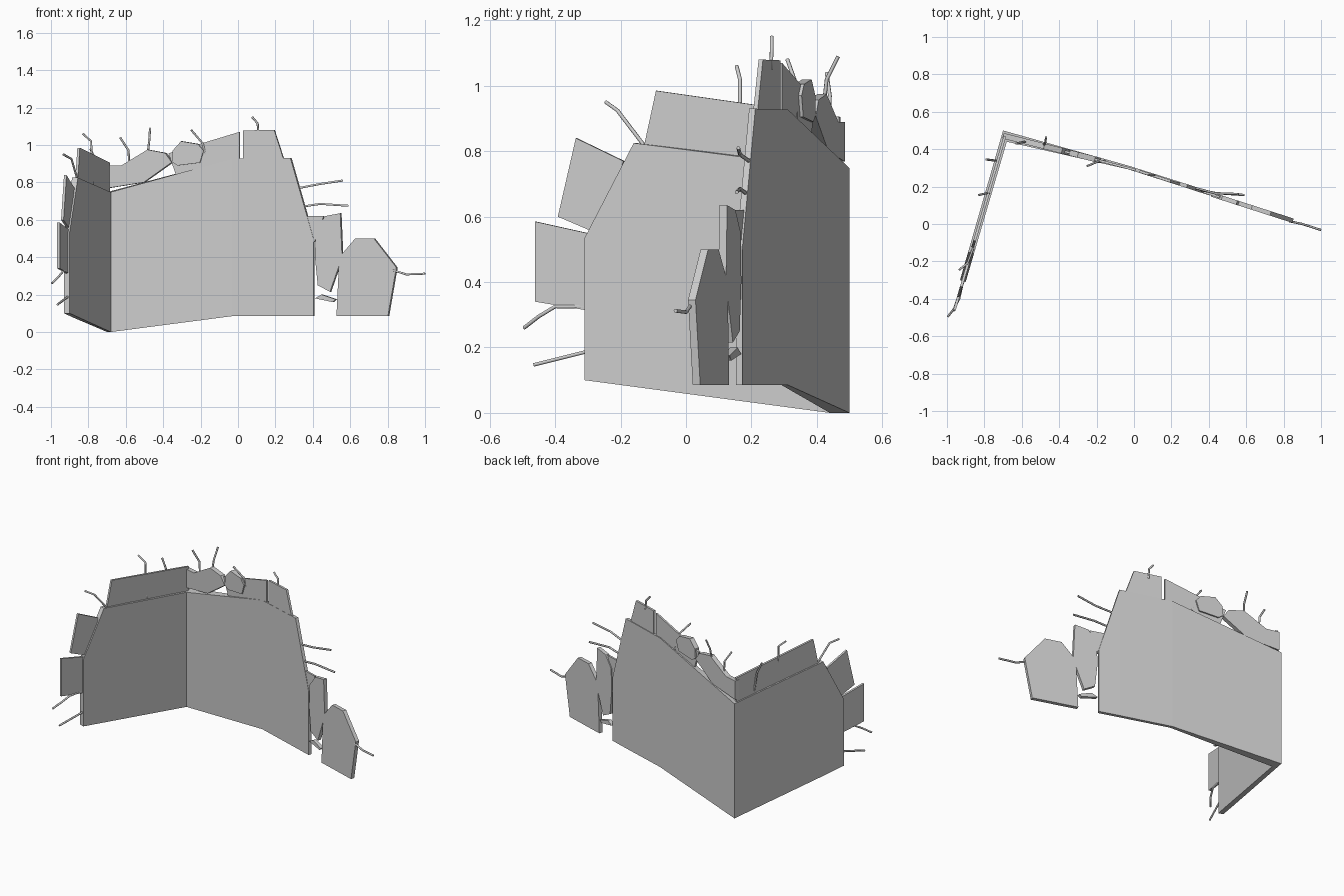
import bpy, bmesh
from mathutils import Vector

concrete = bpy.data.materials.new("concrete_grey")
concrete.diffuse_color = (0.6, 0.6, 0.6, 1)


def make_object(name, bm):
    bmesh.ops.recalc_face_normals(bm, faces=bm.faces)
    me = bpy.data.meshes.new(name)
    bm.to_mesh(me)
    bm.free()
    me.materials.append(concrete)
    ob = bpy.data.objects.new(name, me)
    bpy.context.collection.objects.link(ob)
    return ob


# Centre lines of the two wall runs
def right_line(x):
    slope = -0.255 if x < -0.03 else -0.322
    return Vector((x, 0.301 + slope * (x + 0.03), 0))


def left_line(y):
    return Vector((-0.69 + (y - 0.47) * 0.29, y, 0))


RIGHT = (right_line, Vector((0.31, 0.95, 0)))
LEFT = (left_line, Vector((-0.96, 0.28, 0)))


def plate(name, run, pts, thick, offset=0.0):
    """Extruded outline standing in the plane of a wall run."""
    line, n = run
    bm = bmesh.new()
    rings = []
    for d in (offset - thick / 2, offset + thick / 2):
        rings.append([bm.verts.new(line(u) + n * d + Vector((0, 0, z)))
                      for u, z in pts])
    bm.faces.new(rings[0])
    bm.faces.new(rings[1][::-1])
    for i in range(len(pts)):
        j = (i + 1) % len(pts)
        bm.faces.new((rings[0][i], rings[0][j], rings[1][j], rings[1][i]))
    return make_object(name, bm)


def rod(name, pts):
    cu = bpy.data.curves.new(name, 'CURVE')
    cu.dimensions = '3D'
    cu.bevel_depth = 0.006
    cu.bevel_resolution = 1
    cu.use_fill_caps = True
    sp = cu.splines.new('POLY')
    sp.points.add(len(pts) - 1)
    for p, co in zip(sp.points, pts):
        p.co = (*co, 1)
    cu.materials.append(concrete)
    ob = bpy.data.objects.new(name, cu)
    bpy.context.collection.objects.link(ob)
    bpy.ops.object.select_all(action='DESELECT')
    ob.select_set(True)
    bpy.context.view_layer.objects.active = ob
    bpy.ops.object.convert(target='MESH')


# Corner wall: columns of inner xy, outer xy, bottom z, top z
columns = [
    ((-0.90, -0.31), (-0.93, -0.30), 0.10, 0.535),
    ((-0.856, -0.16), (-0.887, -0.15), 0.08, 0.825),
    ((-0.68, 0.44), (-0.70, 0.50), 0.0, 0.748),
    ((-0.03, 0.292), (-0.03, 0.312), 0.085, 0.927),
    ((0.28, 0.193), (0.287, 0.212), 0.085, 0.93),
    ((0.403, 0.153), (0.41, 0.172), 0.085, 0.50),
]
bm = bmesh.new()
loops = []
for inner, outer, z0, z1 in columns:
    loops.append([bm.verts.new((*inner, z0)), bm.verts.new((*inner, z1)),
                  bm.verts.new((*outer, z1)), bm.verts.new((*outer, z0))])
for a, b in zip(loops, loops[1:]):
    for i in range(4):
        j = (i + 1) % 4
        bm.faces.new((a[i], a[j], b[j], b[i]))
bm.faces.new(loops[0])
bm.faces.new(loops[-1][::-1])
make_object("corner_wall", bm)

# Thin core panels sticking out of the broken edges
plate("left_top_panel", LEFT,
      [(-0.13, 0.80), (-0.09, 0.985), (0.47, 0.905), (0.47, 0.73)], 0.014)
plate("left_upper_end_panel", LEFT,
      [(-0.335, 0.84), (-0.19, 0.77), (-0.25, 0.54), (-0.39, 0.60)], 0.014)
plate("left_lower_end_panel", LEFT,
      [(-0.46, 0.585), (-0.28, 0.545), (-0.28, 0.31), (-0.46, 0.34)], 0.014)
plate("right_top_panel", RIGHT,
      [(0.03, 0.91), (0.03, 1.078), (0.195, 1.08), (0.25, 0.91)], 0.014)
plate("middle_top_panel", RIGHT,
      [(0.01, 0.91), (0.01, 1.07), (-0.37, 0.955), (-0.33, 0.84)], 0.012)
plate("right_end_panel", RIGHT,
      [(0.35, 0.62), (0.46, 0.62), (0.41, 0.48), (0.38, 0.48)], 0.012)

# Broken stones along the edges
plate("top_large_stone", RIGHT,
      [(-0.70, 0.768), (-0.70, 0.89), (-0.62, 0.89), (-0.48, 0.975),
       (-0.385, 0.957), (-0.35, 0.907), (-0.50, 0.80)], 0.03)
plate("top_small_stone", RIGHT,
      [(-0.35, 0.91), (-0.345, 0.97), (-0.30, 1.02), (-0.21, 1.005),
       (-0.18, 0.97), (-0.20, 0.905), (-0.32, 0.89)], 0.03)
plate("side_tall_stone", RIGHT,
      [(0.415, 0.40), (0.42, 0.55), (0.47, 0.62), (0.55, 0.635),
       (0.56, 0.40), (0.495, 0.215), (0.43, 0.25)], 0.024)
plate("side_fragment", RIGHT,
      [(0.415, 0.18), (0.45, 0.20), (0.525, 0.175), (0.51, 0.16)], 0.024)
plate("side_large_stone", RIGHT,
      [(0.53, 0.085), (0.545, 0.40), (0.63, 0.50), (0.73, 0.50),
       (0.85, 0.345), (0.805, 0.085)], 0.024)

# Bent reinforcement rods
rods = [
    [(-0.91, -0.29, 0.325), (-0.935, -0.40, 0.325), (-0.96, -0.45, 0.295), (-0.995, -0.495, 0.26)],
    [(-0.91, -0.30, 0.188), (-0.965, -0.465, 0.147)],
    [(-0.86, -0.13, 0.82), (-0.89, -0.21, 0.925), (-0.935, -0.245, 0.95)],
    [(-0.775, 0.165, 0.77), (-0.785, 0.165, 1.02), (-0.83, 0.155, 1.06)],
    [(-0.725, 0.34, 0.75), (-0.75, 0.34, 0.90), (-0.79, 0.345, 0.98)],
    [(-0.58, 0.435, 0.85), (-0.585, 0.44, 0.97), (-0.63, 0.43, 1.04)],
    [(-0.485, 0.42, 0.93), (-0.475, 0.43, 1.02), (-0.47, 0.465, 1.09)],
    [(-0.155, 0.335, 0.89), (-0.19, 0.335, 1.01), (-0.25, 0.31, 1.08)],
    [(0.11, 0.26, 1.05), (0.105, 0.262, 1.115), (0.075, 0.262, 1.15)],
    [(0.30, 0.20, 0.765), (0.43, 0.165, 0.79), (0.56, 0.16, 0.81)],
    [(0.34, 0.185, 0.67), (0.44, 0.165, 0.685), (0.59, 0.155, 0.675)],
    [(0.83, 0.015, 0.33), (0.90, 0.0, 0.308), (1.0, -0.032, 0.312)],
]
for i, pts in enumerate(rods):
    rod(f"rebar_rod_{i + 1}", pts)
